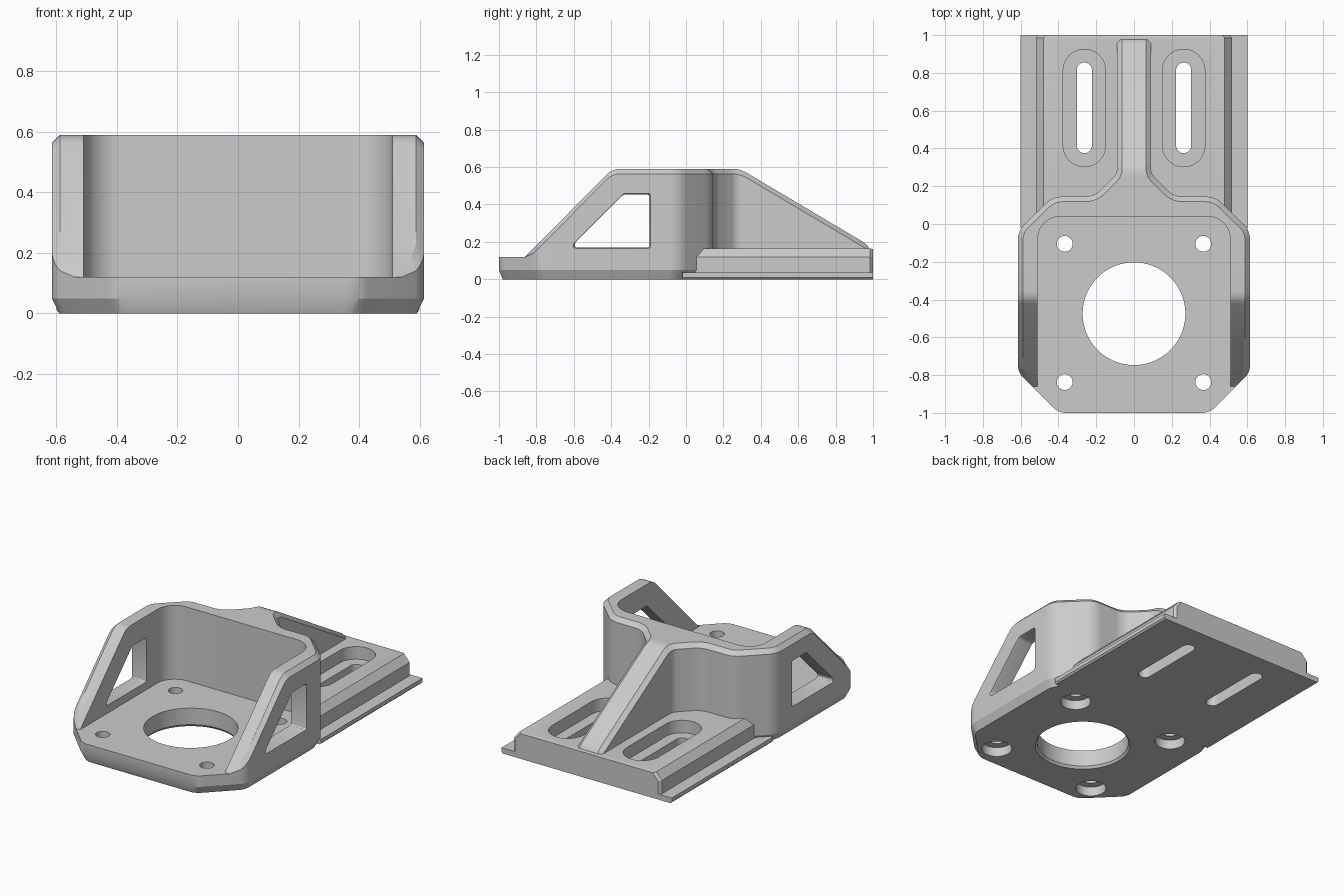
import bpy
import bmesh
import math
from mathutils import Vector

old = bpy.data.objects.get("Cube")
if old:
    bpy.data.objects.remove(old, do_unlink=True)


def fillet(points, steps=5):
    """Round each corner (a, b, tangent length) with a circular arc."""
    out = []
    n = len(points)
    for i, (a, b, t) in enumerate(points):
        p = Vector((a, b))
        if t == 0:
            out.append(p)
            continue
        d1 = (Vector(points[i - 1][:2]) - p).normalized()
        d2 = (Vector(points[(i + 1) % n][:2]) - p).normalized()
        w = math.sin(d1.angle(d2) / 2)
        for k in range(steps + 1):
            s = k / steps
            c = ((1 - s) ** 2, 2 * s * (1 - s) * w, s * s)
            out.append((c[0] * (p + d1 * t) + c[1] * p + c[2] * (p + d2 * t)) / sum(c))
    return out


def mirrored(half):
    return half + [(-a, b, t) for a, b, t in reversed(half)]


def scaled(outline, s, centre):
    c = Vector(centre)
    return [c + (p - c) * s for p in outline]


def inset(outline, d):
    """Offset an anticlockwise outline inward."""
    out = []
    for i, p in enumerate(outline):
        e1 = (p - outline[i - 1]).normalized()
        e2 = (outline[(i + 1) % len(outline)] - p).normalized()
        n1, n2 = Vector((-e1.y, e1.x)), Vector((-e2.y, e2.x))
        out.append(p + (n1 + n2) * (d / (1 + n1.dot(n2))))
    return out


def circle(x, y, r, n=40):
    return [Vector((x + r * math.cos(math.tau * i / n), y + r * math.sin(math.tau * i / n)))
            for i in range(n)]


def slot(x, y0, y1, r):
    return fillet([(x - r, y0, r), (x + r, y0, r), (x + r, y1, r), (x - r, y1, r)], 10)


def loft(name, axis, layers):
    """Closed skin over layers of (position along axis, outline)."""
    bm = bmesh.new()
    rings = []
    for h, outline in layers:
        ring = []
        for p in outline:
            co = [p.x, p.y]
            co.insert("xyz".index(axis), h)
            ring.append(bm.verts.new(co))
        rings.append(ring)
    for lo, hi in zip(rings, rings[1:]):
        for i in range(len(lo)):
            j = (i + 1) % len(lo)
            bm.faces.new((lo[i], lo[j], hi[j], hi[i]))
    bm.faces.new(rings[0])
    bm.faces.new(rings[-1])
    # merge doubled points where two arcs meet
    bmesh.ops.remove_doubles(bm, verts=bm.verts[:], dist=0.0001)
    bmesh.ops.recalc_face_normals(bm, faces=bm.faces[:])
    mesh = bpy.data.meshes.new(name)
    bm.to_mesh(mesh)
    bm.free()
    obj = bpy.data.objects.new(name, mesh)
    bpy.context.collection.objects.link(obj)
    return obj


def volume(mesh):
    bm = bmesh.new()
    bm.from_mesh(mesh)
    v = bm.calc_volume(signed=True)
    bm.free()
    return v


def combine(obj, tool, operation):
    """Apply a boolean with the first solver giving a sound volume, then drop the tool."""
    before = volume(obj.data)
    mod = obj.modifiers.new("boolean", 'BOOLEAN')
    mod.operation = operation
    mod.object = tool
    for solver in ('MANIFOLD', 'EXACT', 'FLOAT'):
        mod.solver = solver
        bpy.context.view_layer.update()
        dg = bpy.context.evaluated_depsgraph_get()
        mesh = bpy.data.meshes.new_from_object(obj.evaluated_get(dg))
        change = volume(mesh) / before - 1
        grows = operation == 'UNION'
        if 1e-5 < (change if grows else -change) < 0.9:
            obj.data = mesh
            break
    obj.modifiers.clear()
    bpy.data.objects.remove(tool, do_unlink=True)


RIM = 0.027   # chamfer along the top of the walls


def shape_top(obj, skyline):
    """Drop the flat top onto a skyline of (y, z) points, keeping the rim chamfer."""
    bm = bmesh.new()
    bm.from_mesh(obj.data)
    for p in skyline[1:-1]:
        bmesh.ops.bisect_plane(bm, geom=bm.verts[:] + bm.edges[:] + bm.faces[:], dist=1e-5,
                               plane_co=(0, p.x, 0), plane_no=(0, 1, 0))
    for v in bm.verts:
        if v.co.z > 0.3:
            y = v.co.y
            a, b = next((a, b) for a, b in zip(skyline, skyline[1:]) if y <= b.x)
            top = a.y + (b.y - a.y) * (y - a.x) / (b.x - a.x)
            # the low front plate keeps a sharp edge
            drop = 0.59 - v.co.z if y > -0.859 else 0
            v.co.z = top - drop
    bm.to_mesh(obj.data)
    bm.free()


# Motor housing and rear rib
plan = fillet(mirrored([
    (0.4, -1, 0.04), (0.615, -0.785, 0.04), (0.615, -0.035, 0.05),
    (0.43, 0.145, 0.05), (0.21, 0.145, 0.05), (0.09, 0.265, 0.03), (0.09, 0.998, 0)]))
bracket = loft("motor_bracket", 'z', [
    (0, scaled(plan, 0.96, (0, -0.5))), (0.05, plan),
    (0.59 - RIM, plan), (0.59, inset(plan, RIM))])
shape_top(bracket, fillet([
    (-1.2, 0.12, 0), (-0.86, 0.12, 0), (-0.395, 0.59, 0.04), (0.29, 0.59, 0.04),
    (0.955, 0.195, 0), (0.985, 0.165, 0), (1.1, 0.1, 0)]))

# Motor pocket, open at the front
pocket = fillet([(-0.51, -1.2, 0), (0.51, -1.2, 0), (0.51, 0.04, 0.12), (-0.51, 0.04, 0.12)], 10)
combine(bracket, loft("pocket", 'z', [(0.12, pocket), (1, pocket)]), 'DIFFERENCE')

# Side windows, flared at the outside
window = fillet([(-0.595, 0.17, 0.012), (-0.195, 0.17, 0.012), (-0.195, 0.453, 0.012),
                 (-0.335, 0.453, 0.012), (-0.595, 0.193, 0.01)], 3)
flared = scaled(window, 1.07, (-0.38, 0.3))
combine(bracket, loft("window", 'x', [(-0.63, flared), (-0.6, window),
                                      (0.6, window), (0.63, flared)]), 'DIFFERENCE')

# Rear rail plate with thin side flanges
rail = fillet(mirrored([(0.52, 0.01, 0), (0.52, 0.12, 0), (0.48, 0.165, 0)]))
flange = fillet(mirrored([(0.59, 0, 0), (0.6, 0.01, 0), (0.6, 0.035, 0)]))
plate = loft("rail_plate", 'y', [(0.05, rail), (0.985, rail),
                                 (1, scaled(rail, 0.97, (0, 0.02)))])
combine(plate, loft("flange", 'y', [(-0.02, flange), (1, flange)]), 'UNION')
combine(bracket, plate, 'UNION')

# Motor shaft opening, with a chamfer underneath
shaft = circle(0, -0.475, 0.272, 72)
combine(bracket, loft("shaft_hole", 'z', [
    (-0.02, scaled(shaft, 1.1, (0, -0.475))), (0.015, shaft), (0.3, shaft)]), 'DIFFERENCE')

# Screw holes with counterbores underneath, and recessed adjustment slots
cuts = []
for sx in (-1, 1):
    for y in (-0.105, -0.837):
        cuts.append((circle(sx * 0.367, y, 0.042), -0.1, 0.3))
        cuts.append((circle(sx * 0.367, y, 0.09), -0.1, 0.06))
    cuts.append((slot(sx * 0.263, 0.375, 0.855, 0.04), -0.1, 0.3))
    cuts.append((slot(sx * 0.263, 0.303, 0.925, 0.112), 0.085, 0.3))
for outline, low, high in cuts:
    combine(bracket, loft("hole", 'z', [(low, outline), (high, outline)]), 'DIFFERENCE')

# Grey plastic
grey = bpy.data.materials.new("grey_plastic")
grey.use_nodes = True
colour = (0.6, 0.6, 0.6, 1)
grey.diffuse_color = colour
grey.node_tree.nodes["Principled BSDF"].inputs["Base Color"].default_value = colour
bracket.data.materials.clear()
bracket.data.materials.append(grey)

bpy.ops.object.select_all(action='DESELECT')
bracket.select_set(True)
bpy.context.view_layer.objects.active = bracket
bpy.ops.object.shade_smooth_by_angle(angle=math.radians(25))
